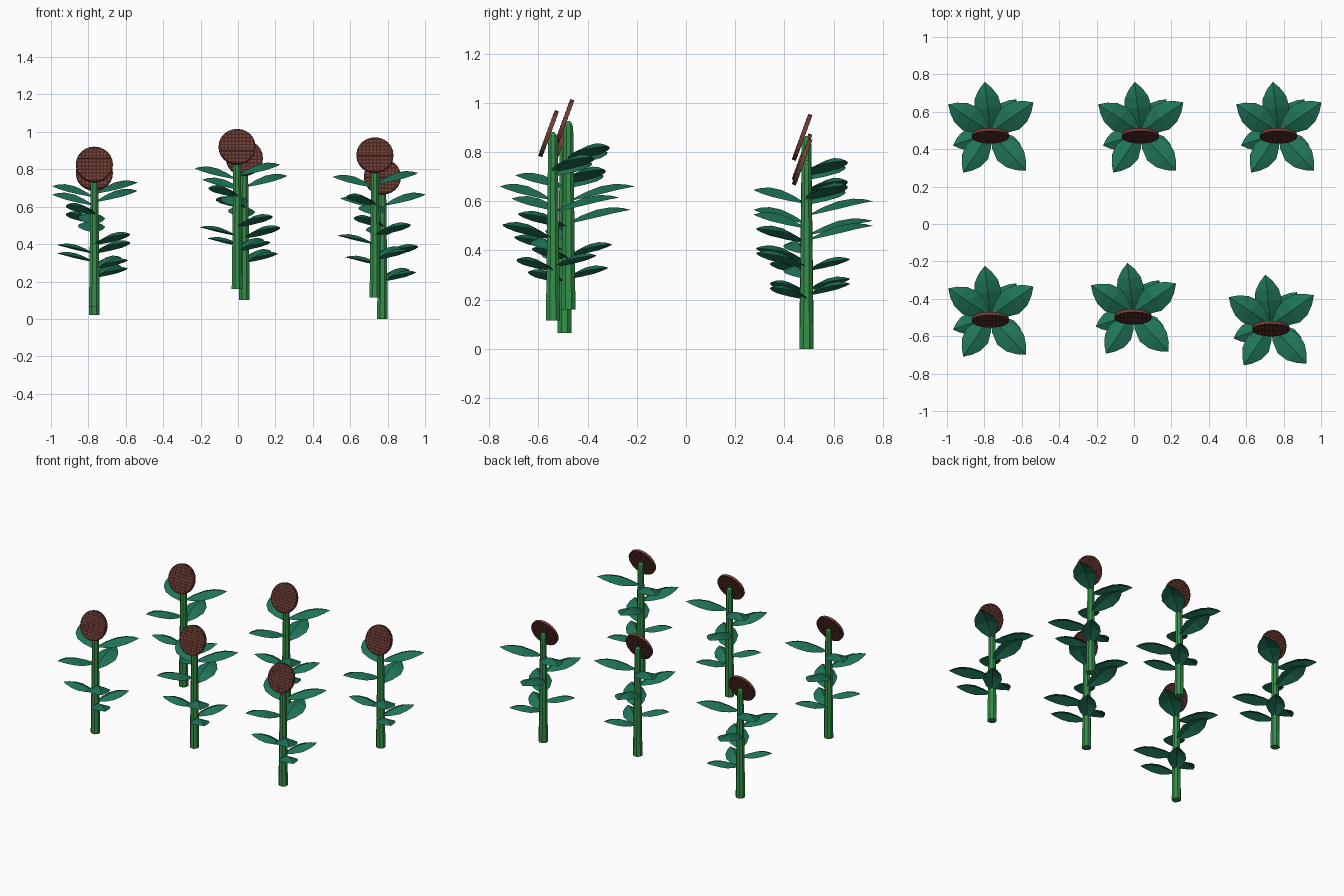
import bpy, bmesh, math
from mathutils import Matrix, Vector

if "Cube" in bpy.data.objects:
    bpy.data.objects.remove(bpy.data.objects["Cube"])


def material(name, rgb):
    m = bpy.data.materials.new(name)
    m.diffuse_color = (*rgb, 1)
    m.use_nodes = True
    m.node_tree.nodes["Principled BSDF"].inputs["Base Color"].default_value = m.diffuse_color
    return m


STEM = material("stem green", (0.035, 0.28, 0.07))
LEAF = material("leaf green", (0.014, 0.175, 0.095))
SEED = material("seed brown", (0.17, 0.05, 0.037))
GAP = material("dark brown", (0.06, 0.018, 0.014))


def to_mesh(bm, name, *mats):
    me = bpy.data.meshes.new(name)
    bm.to_mesh(me)
    bm.free()
    for m in mats:
        me.materials.append(m)
    return me


# tapering eight-sided stem with a rounded tip
def stem_mesh():
    bm = bmesh.new()
    rings = []
    for r, z in ((0.031, 0), (0.021, 0.735), (0.016, 0.755), (0.006, 0.766)):
        rings.append([bm.verts.new((r * math.cos(math.radians(45 * i + 22.5)),
                                    r * math.sin(math.radians(45 * i + 22.5)), z))
                      for i in range(8)])
    for a, b in zip(rings, rings[1:]):
        for i in range(8):
            j = (i + 1) % 8
            bm.faces.new((a[i], a[j], b[j], b[i]))
    bm.faces.new(rings[0][::-1])
    bm.faces.new(rings[-1])
    return to_mesh(bm, "stem", STEM)


# pointed leaves, arched along their length and folded at the midrib
def leaf_mesh():
    bm = bmesh.new()
    arch = math.radians(122)
    for x, y, z in ((0.18, -0.145, 0.25), (0.14, 0.177, 0.265), (-0.2, -0.07, 0.33),
                    (0.19, -0.205, 0.39), (-0.03, 0.27, 0.50), (-0.145, -0.215, 0.546),
                    (-0.225, 0.15, 0.645), (0.23, 0.16, 0.665)):
        length = math.hypot(x, y)
        out = Vector((x, y, 0)) / length
        side = Vector((-out.y, out.x, 0))
        rise = 0.22 * length
        prev = None
        for t, w in ((0.06, 0.05), (0.25, 0.185), (0.48, 0.27), (0.7, 0.23), (0.87, 0.125), (1, 0)):
            h = z - rise + rise * math.sin(arch * t) / math.sin(arch)
            mid = out * (t * length) + Vector((0, 0, h))
            w *= length
            drop = Vector((0, 0, -0.4 * w))
            if w:
                row = [bm.verts.new(mid + side * w + drop), bm.verts.new(mid),
                       bm.verts.new(mid - side * w + drop)]
            else:
                row = [bm.verts.new(mid)] * 3
            if prev:
                for i in (0, 1):
                    pts = [prev[i], prev[i + 1], row[i + 1], row[i]]
                    bm.faces.new(list(dict.fromkeys(pts)))
            prev = row
    # keep leaf tops facing up
    bm.normal_update()
    for f in bm.faces:
        if f.normal.z < 0:
            f.normal_flip()
    return to_mesh(bm, "leaves", LEAF)


# tilted seed disc with a grid of thin seed plates on both faces
def disc_mesh():
    bm = bmesh.new()
    bmesh.ops.create_cone(bm, cap_ends=True, segments=24, radius1=0.099, radius2=0.099,
                          depth=0.017)
    bm.normal_update()
    for f in bm.faces:
        f.material_index = 1 if abs(f.normal.z) > 0.5 else 0
    pitch = 0.0195
    for i in range(-5, 6):
        for j in range(-5, 6):
            if math.hypot(i, j) * pitch < 0.092:
                bmesh.ops.create_cube(bm, size=1, matrix=Matrix.Translation(
                    (i * pitch, j * pitch, 0)) @ Matrix.Diagonal((0.012, 0.012, 0.0185, 1)))
    bm.transform(Matrix.Translation((0, -0.018, 0.76)) @ Matrix.Rotation(math.radians(70), 4, 'X'))
    return to_mesh(bm, "seed_disc", SEED, GAP)


parts = [stem_mesh(), leaf_mesh(), disc_mesh()]

# six plants in two rows at different heights
for n, pos in enumerate(((-0.768, -0.494, 0.065), (-0.005, -0.478, 0.16), (0.732, -0.541, 0.115),
                         (-0.768, 0.49, 0.02), (0.034, 0.49, 0.10), (0.772, 0.49, 0)), 1):
    for me in parts:
        ob = bpy.data.objects.new(f"{me.name}_{n}", me)
        ob.location = pos
        bpy.context.collection.objects.link(ob)
